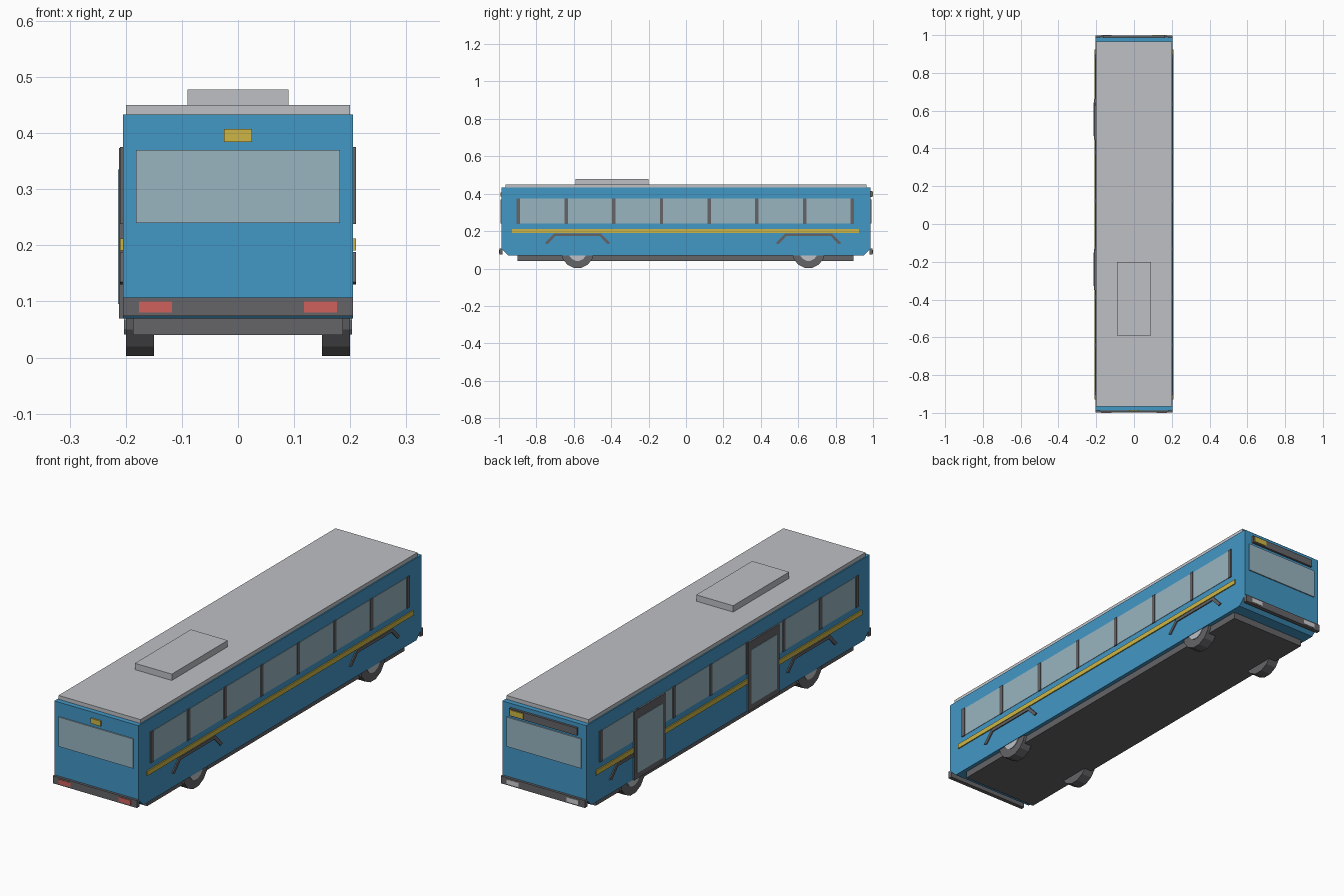
import bpy, bmesh, math
from mathutils import Vector

old = bpy.data.objects.get("Cube")
if old:
    bpy.data.objects.remove(old, do_unlink=True)


def material(name, rgb):
    m = bpy.data.materials.new(name)
    m.use_nodes = True
    m.diffuse_color = (*rgb, 1)
    m.node_tree.nodes["Principled BSDF"].inputs["Base Color"].default_value = (*rgb, 1)
    return m


BLUE = material("blue paint", (0.055, 0.31, 0.56))
GLASS = material("pale glass", (0.32, 0.46, 0.53))
DARK = material("dark grey", (0.13, 0.13, 0.14))
ROOF = material("light grey", (0.51, 0.53, 0.56))
YELLOW = material("yellow", (0.62, 0.47, 0.06))
RED = material("red lamp", (0.62, 0.12, 0.107))
LAMP = material("white lamp", (0.62, 0.62, 0.65))


def finish(name, bm, mat):
    bmesh.ops.recalc_face_normals(bm, faces=bm.faces)
    mesh = bpy.data.meshes.new(name)
    bm.to_mesh(mesh)
    bm.free()
    mesh.materials.append(mat)
    ob = bpy.data.objects.new(name, mesh)
    bpy.context.collection.objects.link(ob)
    return ob


def box(name, x, y, z, mat):
    """Box from (low, high) ranges on each axis."""
    bm = bmesh.new()
    bmesh.ops.create_cube(bm, size=1)
    for v in bm.verts:
        v.co = Vector([(a + b) / 2 + c * abs(b - a) for (a, b), c in zip((x, y, z), v.co)])
    return finish(name, bm, mat)


def side_profile(name, points, x0, x1, mat):
    """Extrude a (y, z) outline across x."""
    bm = bmesh.new()
    face = bm.faces.new([bm.verts.new((x0, y, z)) for y, z in points])
    new = bmesh.ops.extrude_face_region(bm, geom=[face])["geom"]
    bmesh.ops.translate(bm, vec=(x1 - x0, 0, 0),
                        verts=[g for g in new if isinstance(g, bmesh.types.BMVert)])
    return finish(name, bm, mat)


def disc(name, y, z, radius, x0, x1, sides, mat):
    step = 2 * math.pi / sides
    ring = [(y + radius * math.sin((i + 0.5) * step), z - radius * math.cos((i + 0.5) * step))
            for i in range(sides)]
    return side_profile(name, ring, x0, x1, mat)


# Body shell with cut lower corners, chassis, roof and roof unit
W, L = 0.205, 0.987
side_profile("body", [(-L, 0.105), (-0.95, 0.07), (0.95, 0.07), (L, 0.105),
                      (L, 0.433), (-L, 0.433)], -W, W, BLUE)
box("chassis", (-0.187, 0.187), (-0.9, 0.895), (0.04, 0.075), DARK)
box("roof", (-0.2, 0.2), (-0.965, 0.965), (0.43, 0.45), ROOF)
box("roof_unit", (-0.09, 0.09), (-0.59, -0.2), (0.445, 0.478), ROOF)

for s, side in ((1, "left"), (-1, "right")):
    # Window band, posts and stripe
    box(f"{side}_windows", (s * 0.2, s * 0.207), (-0.896, 0.89), (0.24, 0.373), GLASS)
    for i in range(8):
        y = -0.896 + i * 0.255
        box(f"{side}_window_post", (s * 0.2, s * 0.21), (y - 0.009, y + 0.009),
            (0.238, 0.375), DARK)
    box(f"{side}_stripe", (s * 0.2, s * 0.21), (-0.93, 0.925), (0.191, 0.212), YELLOW)

    # Wheels, hubs and arch trims
    for y in (-0.58, 0.655):
        disc(f"{side}_wheel", y, 0.088, 0.087, s * 0.15, s * 0.2, 14, DARK)
        disc(f"{side}_hub", y, 0.088, 0.048, s * 0.19, s * 0.203, 14, ROOF)
        outer = [(-0.175, 0.135), (-0.125, 0.188), (0.125, 0.188), (0.175, 0.135)]
        inner = [(0.16, 0.13), (0.118, 0.174), (-0.118, 0.174), (-0.16, 0.13)]
        side_profile(f"{side}_arch_trim", [(y + a, z) for a, z in outer + inner],
                     s * 0.2, s * 0.21, DARK)

# Two glazed doors on one side
for y0, y1 in ((0.447, 0.663), (-0.349, -0.132)):
    box("door", (-0.212, -0.2), (y0, y1), (0.07, 0.373), DARK)
    box("door_glass", (-0.214, -0.21), (y0 + 0.02, y1 - 0.02), (0.095, 0.335), GLASS)

# End windows, bumpers and lamps
for s, end, lamp in ((-1, "front", RED), (1, "back", LAMP)):
    box(f"{end}_window", (-0.182, 0.182), (s * 0.98, s * 0.992), (0.24, 0.37), GLASS)
    box(f"{end}_bumper", (-W, W), (s * 0.98, s * 0.998), (0.074, 0.107), DARK)
    for x in (-0.147, 0.147):
        box(f"{end}_lamp", (x - 0.029, x + 0.029), (s * 0.99, s), (0.08, 0.1), lamp)

# Destination signs
box("front_sign", (-0.025, 0.025), (-0.993, -0.98), (0.384, 0.407), YELLOW)
box("back_sign_box", (-0.165, 0.165), (0.98, 0.997), (0.382, 0.415), DARK)
box("back_sign", (0.095, 0.158), (0.99, 1.0), (0.387, 0.41), YELLOW)
